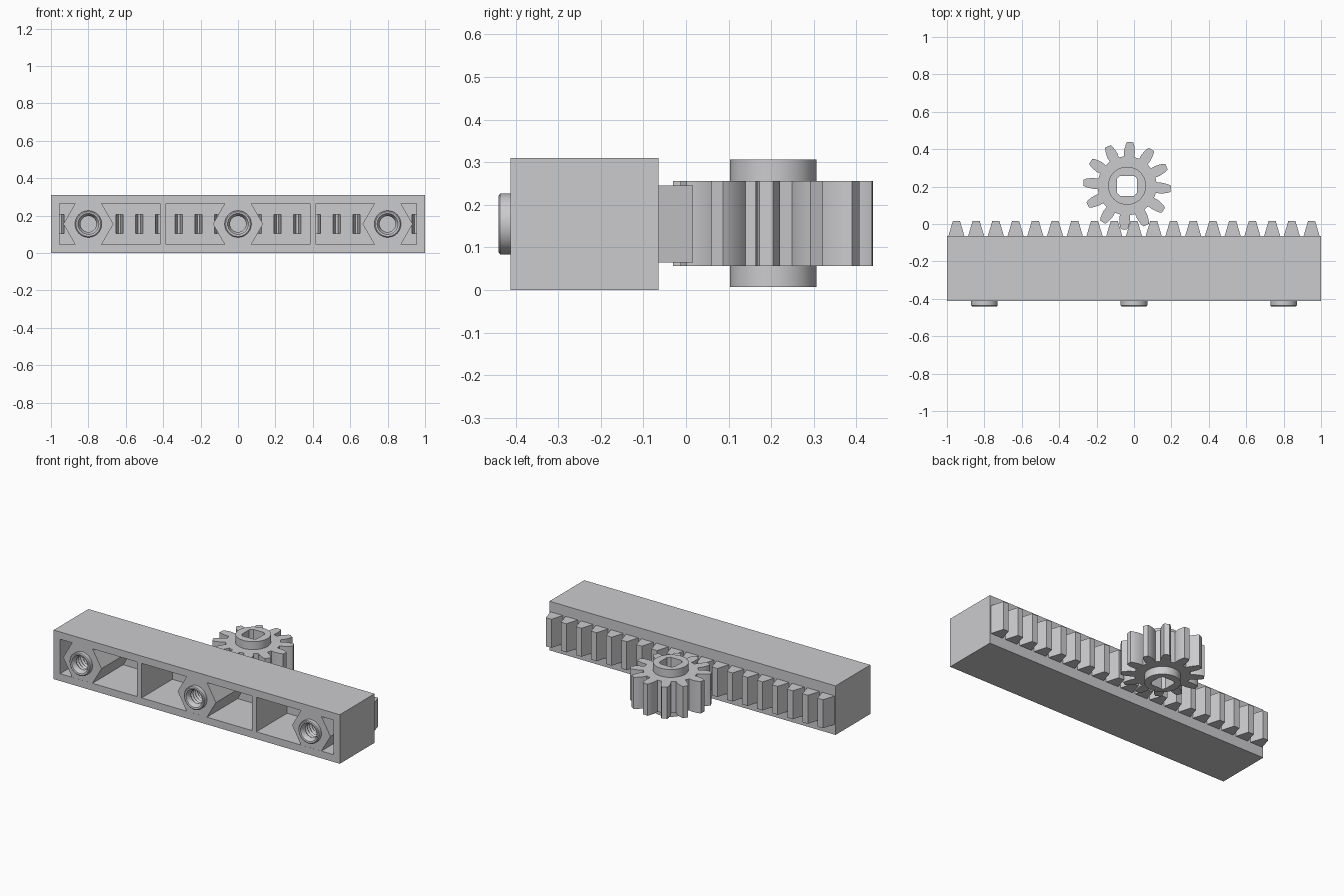
import bpy, bmesh, math
from mathutils import Matrix

if "Cube" in bpy.data.objects:
    bpy.data.objects.remove(bpy.data.objects["Cube"])

grey = bpy.data.materials.new("light_grey")
grey.diffuse_color = (0.6, 0.6, 0.62, 1)
grey.use_nodes = True
grey.node_tree.nodes["Principled BSDF"].inputs["Base Color"].default_value = grey.diffuse_color
MID = 0.155                      # height of the common centre plane
PITCH = 0.1055                   # tooth spacing


def make(name, bm):
    bmesh.ops.recalc_face_normals(bm, faces=bm.faces)
    me = bpy.data.meshes.new(name)
    bm.to_mesh(me)
    bm.free()
    me.materials.append(grey)
    ob = bpy.data.objects.new(name, me)
    bpy.context.collection.objects.link(ob)
    return ob


def add_prism(bm, pts, a, b, along_y=False):
    """Extrude a 2D outline (x,y) along z, or (x,z) along y."""
    def co(p, t):
        return (p[0], t, p[1]) if along_y else (p[0], p[1], t)
    lo = [bm.verts.new(co(p, a)) for p in pts]
    hi = [bm.verts.new(co(p, b)) for p in pts]
    bm.faces.new(lo)
    bm.faces.new(hi)
    n = len(pts)
    for i in range(n):
        j = (i + 1) % n
        bm.faces.new((lo[i], lo[j], hi[j], hi[i]))


def prism(name, pts, a, b, along_y=False):
    bm = bmesh.new()
    add_prism(bm, pts, a, b, along_y)
    return make(name, bm)


def rect(x0, x1, y0, y1):
    return [(x0, y0), (x1, y0), (x1, y1), (x0, y1)]


def circle(cx, cy, r, n):
    return [(cx + r * math.cos(math.tau * i / n), cy + r * math.sin(math.tau * i / n)) for i in range(n)]


def activate(ob):
    bpy.ops.object.select_all(action='DESELECT')
    ob.select_set(True)
    bpy.context.view_layer.objects.active = ob


def cut(ob, cutter):
    mod = ob.modifiers.new("cut", 'BOOLEAN')
    mod.operation = 'DIFFERENCE'
    mod.solver = 'EXACT'
    mod.object = cutter
    activate(ob)
    bpy.ops.object.modifier_apply(modifier=mod.name)


def smooth(ob):
    activate(ob)
    bpy.ops.object.shade_smooth_by_angle(angle=math.radians(30))


# Rack body and toothed strip
body = prism("rack_body", rect(-1, 1, -0.412, -0.065), 0, 0.31)
strip = [(-0.998, -0.08), (-0.998, -0.065)]
for i in range(-9, 10):
    x = i * PITCH
    strip += [(x - 0.043, -0.065), (x - 0.019, 0.016), (x + 0.019, 0.016), (x + 0.043, -0.065)]
strip += [(0.998, -0.065), (0.998, -0.08)]
teeth = prism("rack_teeth", strip, 0.065, 0.245)

# Three front compartments, leaving two ribs
bm = bmesh.new()
for x0, x1 in ((-0.955, -0.417), (-0.385, 0.385), (0.417, 0.955)):
    add_prism(bm, rect(x0, x1, 0.046, 0.264), -0.5, -0.105, True)
cavity = make("cavity_cutter", bm)

# Tapered pockets reaching into every rack tooth
bm = bmesh.new()
for i in range(-9, 10):
    x = i * PITCH
    add_prism(bm, [(x - 0.0195, -0.107), (x + 0.0195, -0.107), (x + 0.006, -0.01), (x - 0.006, -0.01)],
              0.105, 0.205)
pockets = make("pocket_cutter", bm)
cut(body, cavity)
cut(body, pockets)
cut(teeth, pockets)

# Hexagonal bosses with round threaded inserts
profile = [(0, -0.2), (0.043, -0.2)]
for k in range(9):
    y = -0.21 - k * 0.022
    profile += [(0.043, y), (0.051, y - 0.011)]
profile += [(0.043, -0.408), (0.043, -0.415), (0.056, -0.438), (0.066, -0.44),
            (0.0715, -0.436), (0.0715, -0.15), (0, -0.15)]
for label, x in (("left", -0.8), ("middle", 0), ("right", 0.8)):
    boss = prism(label + "_boss", circle(x, MID, 0.134, 6), -0.4115, -0.1, True)
    bore = prism("bore_cutter", circle(x, MID, 0.07, 40), -0.5, -0.16, True)
    cut(boss, bore)
    bpy.data.objects.remove(bore)
    bm = bmesh.new()
    vs = [bm.verts.new((x + r, y, MID)) for r, y in profile]
    es = [bm.edges.new(p) for p in zip(vs, vs[1:])]
    bmesh.ops.spin(bm, geom=vs + es, cent=(x, 0, MID), axis=(0, 1, 0), angle=math.tau, steps=40)
    bmesh.ops.remove_doubles(bm, verts=bm.verts, dist=1e-5)
    smooth(make(label + "_threaded_insert", bm))

# Pinion gear: twelve teeth, widths given at each radius
GX, GY = -0.037, 0.2045
flank = [(0.158, 0.027), (0.182, 0.029), (0.205, 0.026), (0.222, 0.022), (0.2345, 0.016)]
outline = []
for i in range(12):
    rot = Matrix.Rotation(math.radians(86 + 30 * i), 2)
    tooth = [(r, -w) for r, w in flank] + [(r, w) for r, w in reversed(flank)]
    for r, w in tooth:
        a = math.asin(w / r)
        p = rot @ Matrix.Rotation(a, 2) @ Matrix.Identity(2).col[0]
        outline.append((GX + r * p.x, GY + r * p.y))
gear = prism("pinion_gear", outline, 0.056, 0.256)
hub = prism("pinion_hub", circle(GX, GY, 0.1015, 64), 0.007, 0.306)

# Square shaft hole with rounded corners
c = math.atan2(0.037, 0.0535)
hole = []
for q in range(4):
    for k in range(7):
        a = q * math.pi / 2 + c + (math.pi / 2 - 2 * c) * k / 6
        hole.append((GX + 0.065 * math.cos(a), GY + 0.065 * math.sin(a)))
shaft = prism("shaft_cutter", hole, -0.1, 0.5)
core = prism("core_cutter", circle(GX, GY, 0.08, 32), -0.1, 0.5)
cut(hub, shaft)
cut(gear, core)
smooth(hub)
smooth(gear)
for ob in (cavity, pockets, shaft, core):
    bpy.data.objects.remove(ob)
